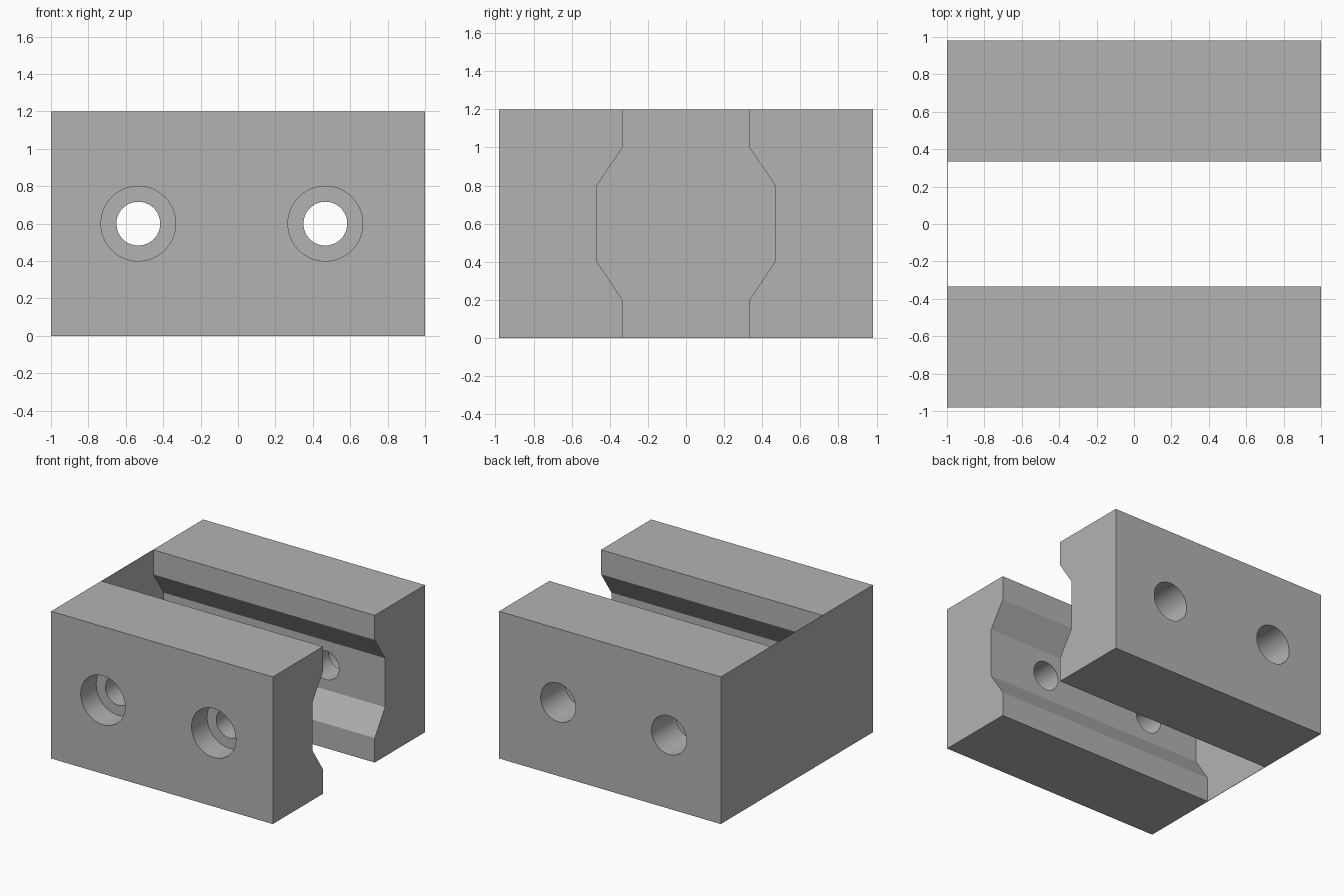
import bpy, bmesh, math
from mathutils import Matrix

cube = bpy.data.objects.get("Cube")
if cube:
    bpy.data.objects.remove(cube, do_unlink=True)

HALF_LENGTH, HALF_DEPTH, HEIGHT = 1.0, 0.98, 1.2
GAP, GROOVE = 0.333, 0.467           # inner face and groove floor, measured from y = 0
HOLES_X = (-0.533, 0.467)
HOLE_Z = HEIGHT / 2

grey = bpy.data.materials.new("plain grey")
grey.use_nodes = True
grey.diffuse_color = (0.45, 0.45, 0.45, 1)
grey.node_tree.nodes["Principled BSDF"].inputs["Base Color"].default_value = grey.diffuse_color


def finish(name, bm):
    bmesh.ops.recalc_face_normals(bm, faces=bm.faces)
    mesh = bpy.data.meshes.new(name)
    bm.to_mesh(mesh)
    bm.free()
    mesh.materials.append(grey)
    obj = bpy.data.objects.new(name, mesh)
    bpy.context.collection.objects.link(obj)
    return obj


def prism(name, profile, x0, x1):
    """Extrude a (y, z) profile along x."""
    bm = bmesh.new()
    face = bm.faces.new([bm.verts.new((x0, y, z)) for y, z in profile])
    new = bmesh.ops.extrude_face_region(bm, geom=[face])["geom"]
    bmesh.ops.translate(bm, vec=(x1 - x0, 0, 0),
                        verts=[v for v in new if isinstance(v, bmesh.types.BMVert)])
    return finish(name, bm)


def drill(obj, radius, y0, y1):
    """Cut a pair of round holes along y."""
    bm = bmesh.new()
    for x in HOLES_X:
        place = Matrix.Translation((x, (y0 + y1) / 2, HOLE_Z)) @ Matrix.Rotation(math.pi / 2, 4, 'X')
        bmesh.ops.create_cone(bm, cap_ends=True, segments=64, radius1=radius, radius2=radius,
                              depth=abs(y1 - y0), matrix=place)
    cutter = finish("hole_cutter", bm)
    cutter.hide_render = True
    bpy.context.view_layer.objects.active = obj
    mod = obj.modifiers.new("holes", 'BOOLEAN')
    mod.operation, mod.solver, mod.object = 'DIFFERENCE', 'EXACT', cutter
    bpy.ops.object.modifier_apply(modifier=mod.name)
    bpy.data.objects.remove(cutter, do_unlink=True)


# Inner side of each block, from bottom to top, with its tapered groove
inner = [(GAP, 0), (GAP, 0.2), (GROOVE, 0.4), (GROOVE, 0.8), (GAP, 1.0), (GAP, HEIGHT)]

# Two facing blocks
for name, side, bore, seat in (("front_block", -1, 0.2, HALF_DEPTH - 0.2),
                               ("back_block", 1, 0.158, GROOVE + 0.2)):
    profile = [(side * y, z) for y, z in inner + [(HALF_DEPTH, HEIGHT), (HALF_DEPTH, 0)]]
    block = prism(name, profile, -HALF_LENGTH, HALF_LENGTH)
    drill(block, 0.117, side * 0.3, side * 1.1)      # through holes
    drill(block, bore, side * seat, side * 1.1)      # wider outer recesses
    bpy.ops.object.select_all(action='DESELECT')
    block.select_set(True)
    bpy.context.view_layer.objects.active = block
    bpy.ops.object.shade_smooth_by_angle(angle=math.radians(25))

# Thin end wall closing the channel
wall = inner + [(-y, z) for y, z in reversed(inner)]
prism("end_wall", wall, -HALF_LENGTH, -HALF_LENGTH + 0.003)
